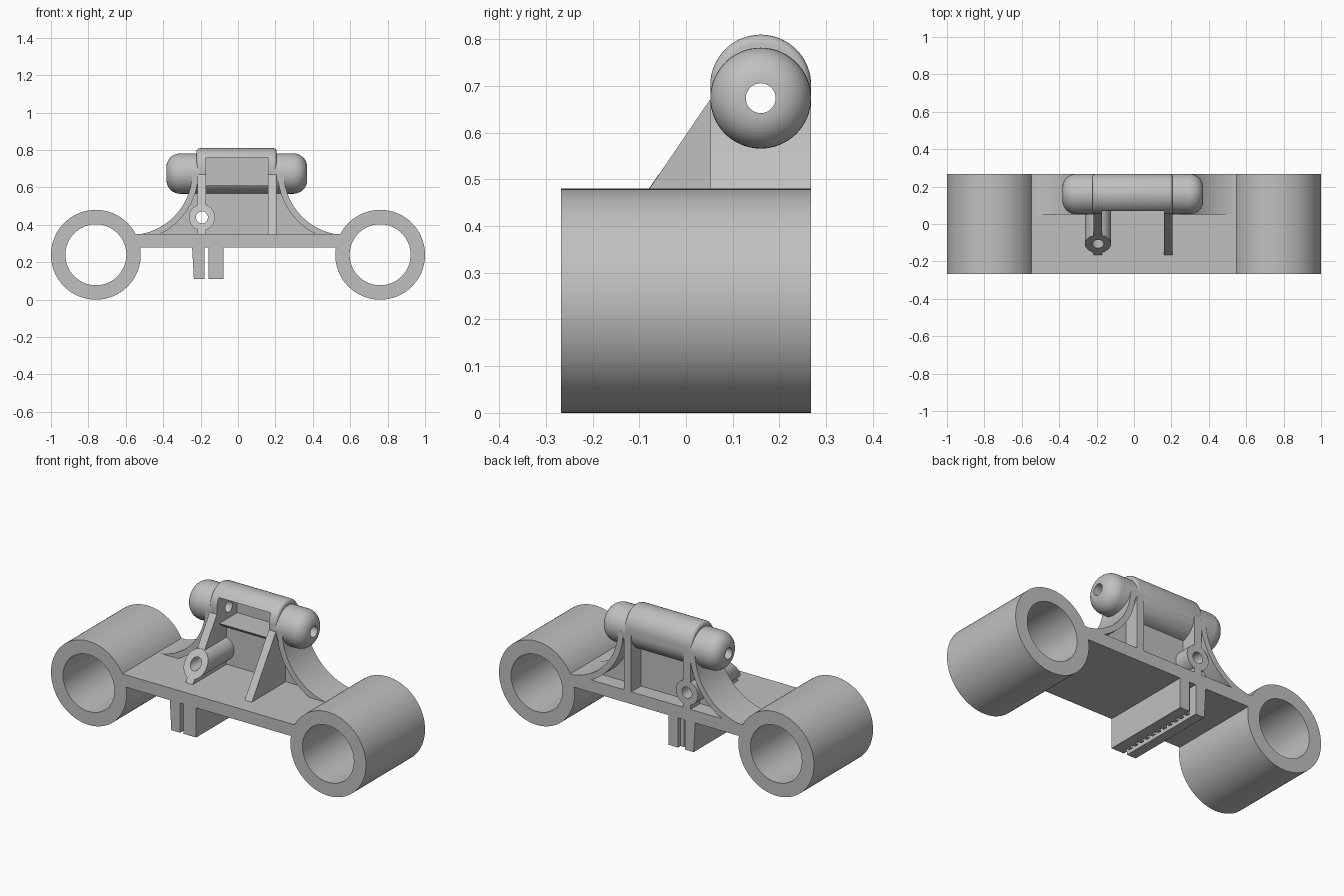
import bpy
import bmesh
from math import sin, cos, pi, radians
from mathutils import Matrix, Vector

cube = bpy.data.objects.get("Cube")
if cube:
    bpy.data.objects.remove(cube)

grey = bpy.data.materials.new("plastic_grey")
grey.use_nodes = True
COLOUR = (0.53, 0.53, 0.53, 1)
grey.diffuse_color = COLOUR
grey.node_tree.nodes["Principled BSDF"].inputs["Base Color"].default_value = COLOUR

HALF = 0.268            # half depth of the body
TUBE_X, TUBE_Z, TUBE_R, BORE_R = 0.76, 0.24, 0.24, 0.163
AXLE_Y, AXLE_Z, AXLE_R = 0.16, 0.674, 0.108
PIN_R = 0.032
PLATE_TOP = 0.35
RIB_X = -0.193


def finish(name, bm):
    bmesh.ops.recalc_face_normals(bm, faces=bm.faces[:])
    mesh = bpy.data.meshes.new(name)
    bm.to_mesh(mesh)
    bm.free()
    mesh.materials.append(grey)
    ob = bpy.data.objects.new(name, mesh)
    bpy.context.collection.objects.link(ob)
    return ob


def prism(name, pts, start, end, axis="y"):
    """Extrude an outline: (x, z) along y, or (y, z) along x."""
    bm = bmesh.new()
    place = (lambda a, b, t: (a, t, b)) if axis == "y" else (lambda a, b, t: (t, a, b))
    face = bm.faces.new([bm.verts.new(place(a, b, start)) for a, b in pts])
    new = bmesh.ops.extrude_face_region(bm, geom=[face])["geom"]
    step = Vector(place(0, 0, end - start))
    bmesh.ops.translate(bm, vec=step, verts=[v for v in new if isinstance(v, bmesh.types.BMVert)])
    return finish(name, bm)


def box(name, x0, x1, y0, y1, z0, z1):
    return prism(name, [(x0, z0), (x1, z0), (x1, z1), (x0, z1)], y0, y1)


def arc(cx, cz, r, a0, a1, n):
    return [(cx + r * cos(radians(a0 + (a1 - a0) * i / n)),
             cz + r * sin(radians(a0 + (a1 - a0) * i / n))) for i in range(n + 1)]


def cylinder(name, cx, cz, r, start, end, axis="y", sides=64):
    return prism(name, arc(cx, cz, r, 0, 360, sides)[:-1], start, end, axis)


def apply(ob, mod):
    with bpy.context.temp_override(object=ob, active_object=ob, selected_objects=[ob]):
        bpy.ops.object.modifier_apply(modifier=mod.name)


def cut(ob, *cutters):
    for c in cutters:
        mod = ob.modifiers.new("cut", "BOOLEAN")
        mod.operation = "DIFFERENCE"
        mod.solver = "EXACT"
        mod.object = c
        apply(ob, mod)


def round_ends(ob, width, segments):
    mod = ob.modifiers.new("round", "BEVEL")
    mod.width = width
    mod.segments = segments
    mod.limit_method = "ANGLE"
    mod.angle_limit = radians(60)
    apply(ob, mod)


def slope(z):
    """Front edge of the ribs at a given height."""
    return -0.167 + (z - PLATE_TOP) * 0.68


parts = []

# Helper cutters
pin_cutter = cylinder("pin_cutter", AXLE_Y, AXLE_Z, PIN_R, -1, 1, "x", 32)
screw_cutter = cylinder("screw_cutter", RIB_X, 0.44, PIN_R, -1, 1, "y", 32)
pocket_cutter = box("pocket_cutter", -0.17, 0.16, -0.1, 0.235, 0.61, 0.76)
cutters = [pin_cutter, screw_cutter, pocket_cutter]

# Bearing tubes
for side, s in (("right", -1), ("left", 1)):
    tube = cylinder(side + "_bearing_tube", s * TUBE_X, TUBE_Z, TUBE_R, -HALF, HALF, sides=96)
    bore = cylinder("bore_cutter", s * TUBE_X, TUBE_Z, BORE_R, -1, 1, sides=96)
    cut(tube, bore)
    cutters.append(bore)
    parts.append(tube)

# Bridge plate
parts.append(box("bridge_plate", -0.57, 0.57, -HALF, HALF, 0.28, PLATE_TOP))

# Curved flanges on both sides of the upright
FX, FZ, FR = 0.58, 0.68, 0.335
outer = arc(FX, FZ, FR, 180, 270, 24)
inner = arc(FX, FZ, FR + 0.033, 270, 180, 24)
for side, s in (("right", -1), ("left", 1)):
    flange = prism(side + "_curved_flange", [(s * x, z) for x, z in outer + inner], 0.052, HALF)
    cut(flange, pin_cutter)
    parts.append(flange)

# Thin web between flanges
edge = [(x - 0.01, z) for x, z in outer if z < 0.6]
web = prism("upright_web", edge + [(-x, z) for x, z in reversed(edge)], 0.14, 0.18)
cut(web, screw_cutter)
parts.append(web)

# Triangular ribs
for side, x0, x1 in (("right", -0.216, -0.17), ("left", 0.16, 0.205)):
    rib = prism(side + "_rib", [(slope(0.32), 0.32), (HALF, 0.32), (HALF, 0.67),
                                (slope(0.67), 0.67)], x0, x1, "x")
    cut(rib, pin_cutter, screw_cutter)
    parts.append(rib)

# Screw boss, its front face following the rib slope
boss = cylinder("screw_boss", RIB_X, 0.44, 0.07, -0.2, HALF, sides=48)
for v in boss.data.vertices:
    if v.co.y < 0:
        v.co.y = slope(v.co.z) - 0.001
cut(boss, screw_cutter)
parts.append(boss)

# Rounded axle barrel and the raised sleeve around it
barrel = cylinder("axle_barrel", AXLE_Y, AXLE_Z, AXLE_R, -0.383, 0.37, "x")
round_ends(barrel, 0.074, 10)
outline = arc(AXLE_Y, AXLE_Z + 0.028, AXLE_R, 0, 180, 32) + arc(AXLE_Y, AXLE_Z, AXLE_R, 180, 360, 32)
sleeve = prism("axle_sleeve", outline, -0.222, 0.207, "x")
round_ends(sleeve, 0.018, 4)
for ob in (barrel, sleeve):
    cut(ob, pocket_cutter, pin_cutter)
    parts.append(ob)

# Belt clamp under the plate, one smooth jaw and one toothed jaw
parts.append(prism("belt_clamp_smooth_jaw", [(-0.246, 0.29), (-0.236, 0.11),
                                             (-0.18, 0.11), (-0.18, 0.29)], -HALF, HALF))
parts.append(box("belt_clamp_toothed_jaw", -0.137, -0.078, -HALF, HALF, 0.11, 0.29))
TEETH = 12
pitch = 2 * HALF / TEETH
for i in range(TEETH):
    y = -HALF + i * pitch
    parts.append(box("belt_tooth_%d" % (i + 1), -0.159, -0.13, y, y + pitch / 2, 0.11, 0.29))

for c in cutters:
    bpy.data.objects.remove(c)

# Smooth round surfaces, keep edges sharp
bpy.ops.object.select_all(action="DESELECT")
for ob in parts:
    ob.select_set(True)
bpy.context.view_layer.objects.active = parts[0]
bpy.ops.object.shade_smooth_by_angle(angle=radians(30))
